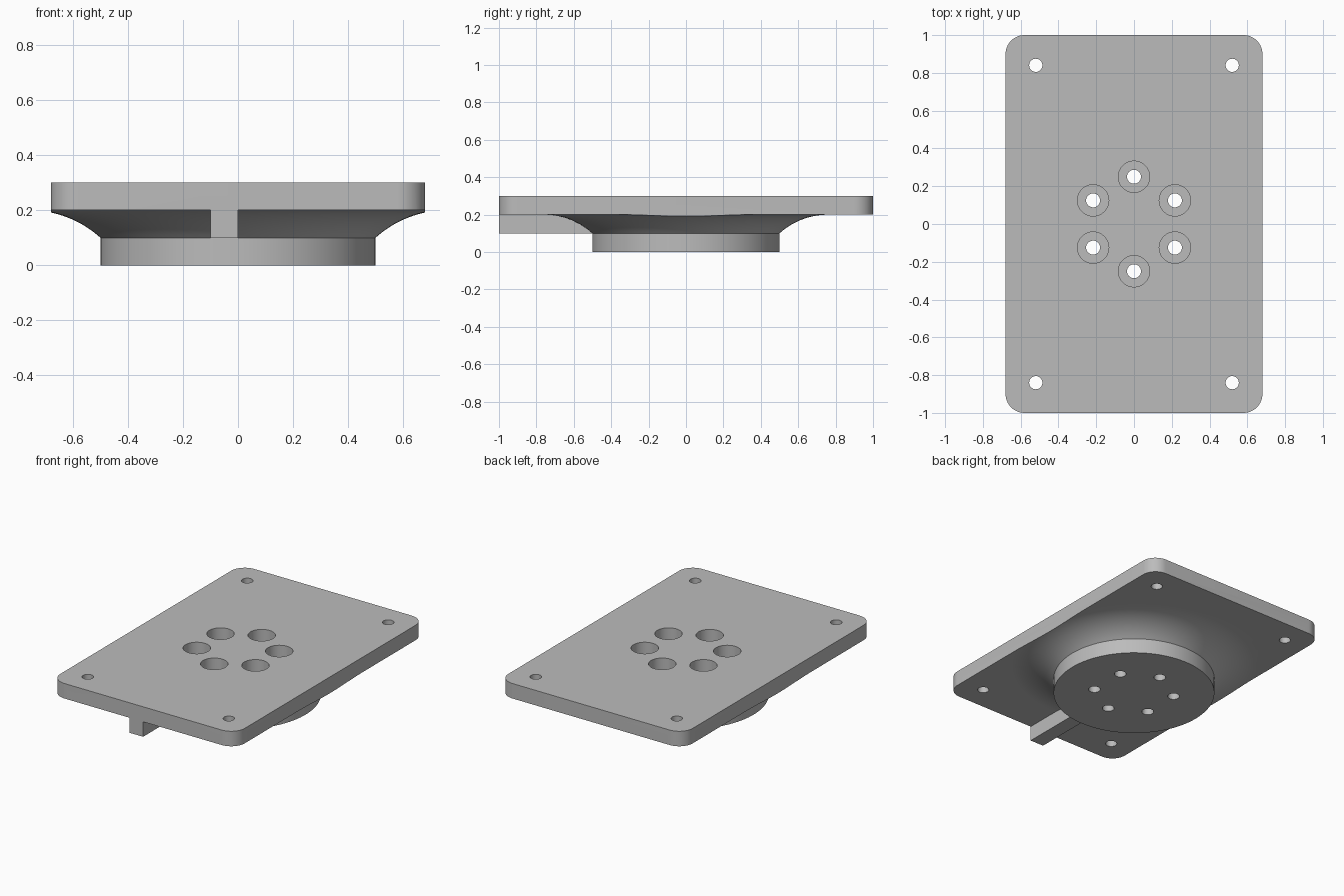
import bpy, bmesh, math

if "Cube" in bpy.data.objects:
    bpy.data.objects.remove(bpy.data.objects["Cube"])

HALF_X, HALF_Y, TOP, CORNER = 0.68, 1.0, 0.3, 0.1
grey = bpy.data.materials.new("plain grey")
grey.diffuse_color = (0.5, 0.5, 0.5, 1)
grey.use_nodes = True
grey.node_tree.nodes["Principled BSDF"].inputs["Base Color"].default_value = grey.diffuse_color


def make_object(name, bm):
    bmesh.ops.recalc_face_normals(bm, faces=bm.faces)
    mesh = bpy.data.meshes.new(name)
    bm.to_mesh(mesh)
    bm.free()
    obj = bpy.data.objects.new(name, mesh)
    bpy.context.collection.objects.link(obj)
    mesh.materials.append(grey)
    return obj


def prism(name, outline, z0, z1):
    bm = bmesh.new()
    face = bm.faces.new([bm.verts.new((x, y, z0)) for x, y in outline])
    new = bmesh.ops.extrude_face_region(bm, geom=[face])["geom"]
    top = [v for v in new if isinstance(v, bmesh.types.BMVert)]
    bmesh.ops.translate(bm, verts=top, vec=(0, 0, z1 - z0))
    return make_object(name, bm)


def circle(cx, cy, r, n=32):
    return [(cx + r * math.cos(2 * math.pi * i / n),
             cy + r * math.sin(2 * math.pi * i / n)) for i in range(n)]


def revolve(name, profile, n=128):
    # Profile starts and ends off the axis; both ends get a flat cap
    bm = bmesh.new()
    rings = [[bm.verts.new((x, y, z)) for x, y in circle(0, 0, r, n)]
             for r, z in profile]
    for a, b in zip(rings, rings[1:]):
        for i in range(n):
            j = (i + 1) % n
            bm.faces.new((a[i], a[j], b[j], b[i]))
    bm.faces.new(rings[0])
    bm.faces.new(rings[-1])
    return make_object(name, bm)


def boolean(target, tool, operation):
    mod = target.modifiers.new(operation.lower(), "BOOLEAN")
    mod.operation, mod.object, mod.solver = operation, tool, "EXACT"
    bpy.ops.object.select_all(action="DESELECT")
    bpy.context.view_layer.objects.active = target
    target.select_set(True)
    bpy.ops.object.modifier_apply(modifier=mod.name)
    bpy.data.objects.remove(tool, do_unlink=True)


# Disc foot flaring with a tangent fillet into a wide slab
flare_r, fillet = 0.76, 0.388
sweep = math.acos((fillet - 0.1) / fillet)
steps = 16
arc = [(flare_r - fillet * math.sin(sweep * (1 - i / steps)),
        0.2 - fillet + fillet * math.cos(sweep * (1 - i / steps)))
       for i in range(steps + 1)]
arc[0] = (0.5, 0.1)
plate = revolve("mounting_plate",
                [(0.5, 0.0)] + arc + [(1.6, 0.2), (1.6, TOP)])

# Trim to the rounded rectangle
outline = []
for k, (sx, sy) in enumerate([(1, 1), (-1, 1), (-1, -1), (1, -1)]):
    for i in range(13):
        a = math.pi / 2 * (k + i / 12)
        outline.append((sx * (HALF_X - CORNER) + CORNER * math.cos(a),
                        sy * (HALF_Y - CORNER) + CORNER * math.sin(a)))
boolean(plate, prism("trim_block", outline, -0.1, 0.5), "INTERSECT")

# Rib under the front edge
rib = prism("front_rib", [(-0.1, -1), (0, -1), (0, -0.45), (-0.1, -0.45)], 0.1, 0.25)
boolean(plate, rib, "UNION")

# Corner screw holes
for sx in (-1, 1):
    for sy in (-1, 1):
        boolean(plate, prism("corner_hole", circle(sx * 0.52, sy * 0.84, 0.035),
                             -0.1, 0.5), "DIFFERENCE")

# Ring of counterbored bolt holes
for k in range(6):
    a = math.radians(30 + 60 * k)
    x, y = 0.25 * math.cos(a), 0.25 * math.sin(a)
    boolean(plate, prism("counterbore", circle(x, y, 0.083, 48), 0.1, 0.5), "DIFFERENCE")
    boolean(plate, prism("bolt_hole", circle(x, y, 0.037), -0.1, 0.5), "DIFFERENCE")

bpy.ops.object.shade_smooth_by_angle(angle=math.radians(25))
